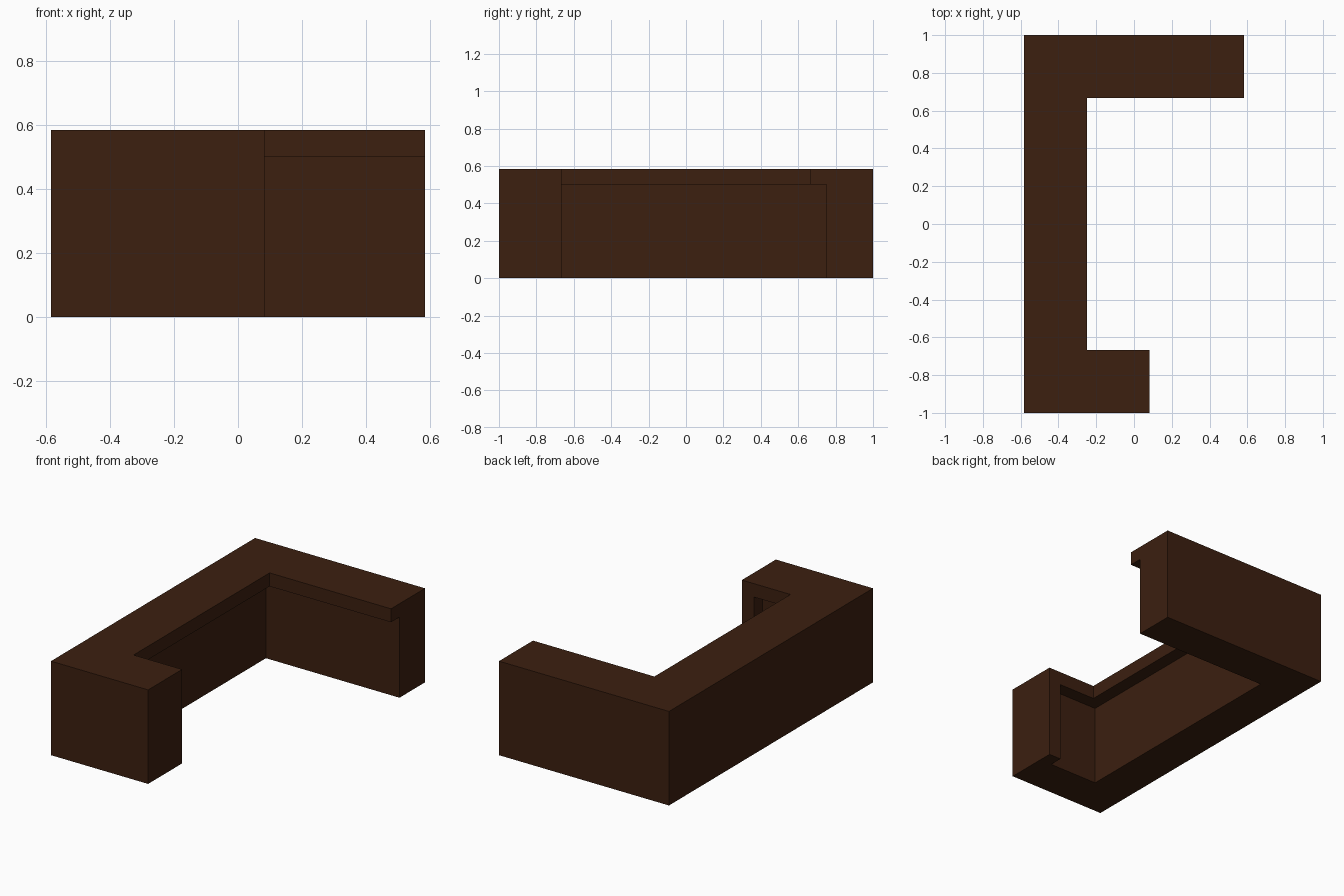
import bpy, bmesh

if "Cube" in bpy.data.objects:
    bpy.data.objects.remove(bpy.data.objects["Cube"])

U = 1 / 12  # the model sits on a grid of twelfths

wood = bpy.data.materials.new("dark_wood")
wood.diffuse_color = (0.045, 0.014, 0.005, 1)
wood.use_nodes = True
wood.node_tree.nodes["Principled BSDF"].inputs["Base Color"].default_value = wood.diffuse_color


def prism(name, outline, z0, z1):
    """Extrude a flat outline (in grid units) from z0 to z1."""
    bm = bmesh.new()
    base = bm.faces.new([bm.verts.new((x * U, y * U, z0 * U)) for x, y in outline])
    ext = bmesh.ops.extrude_face_region(bm, geom=[base])
    top = [v for v in ext["geom"] if isinstance(v, bmesh.types.BMVert)]
    bmesh.ops.translate(bm, verts=top, vec=(0, 0, (z1 - z0) * U))
    bmesh.ops.recalc_face_normals(bm, faces=bm.faces)
    mesh = bpy.data.meshes.new(name)
    bm.to_mesh(mesh)
    bm.free()
    mesh.materials.append(wood)
    obj = bpy.data.objects.new(name, mesh)
    bpy.context.collection.objects.link(obj)
    return obj


# Counter walls: long back arm, main run, short front arm with a full-width end panel
prism("counter_body", [(-7, -12), (1, -12), (1, -8), (0, -8), (0, -9),
                       (-4, -9), (-4, 9), (7, 9), (7, 12), (-7, 12)], 0, 6)

# Worktop overhanging the inner side by one unit
prism("counter_top", [(-7, -12), (1, -12), (1, -8), (-3, -8),
                      (-3, 8), (7, 8), (7, 12), (-7, 12)], 6, 7)
